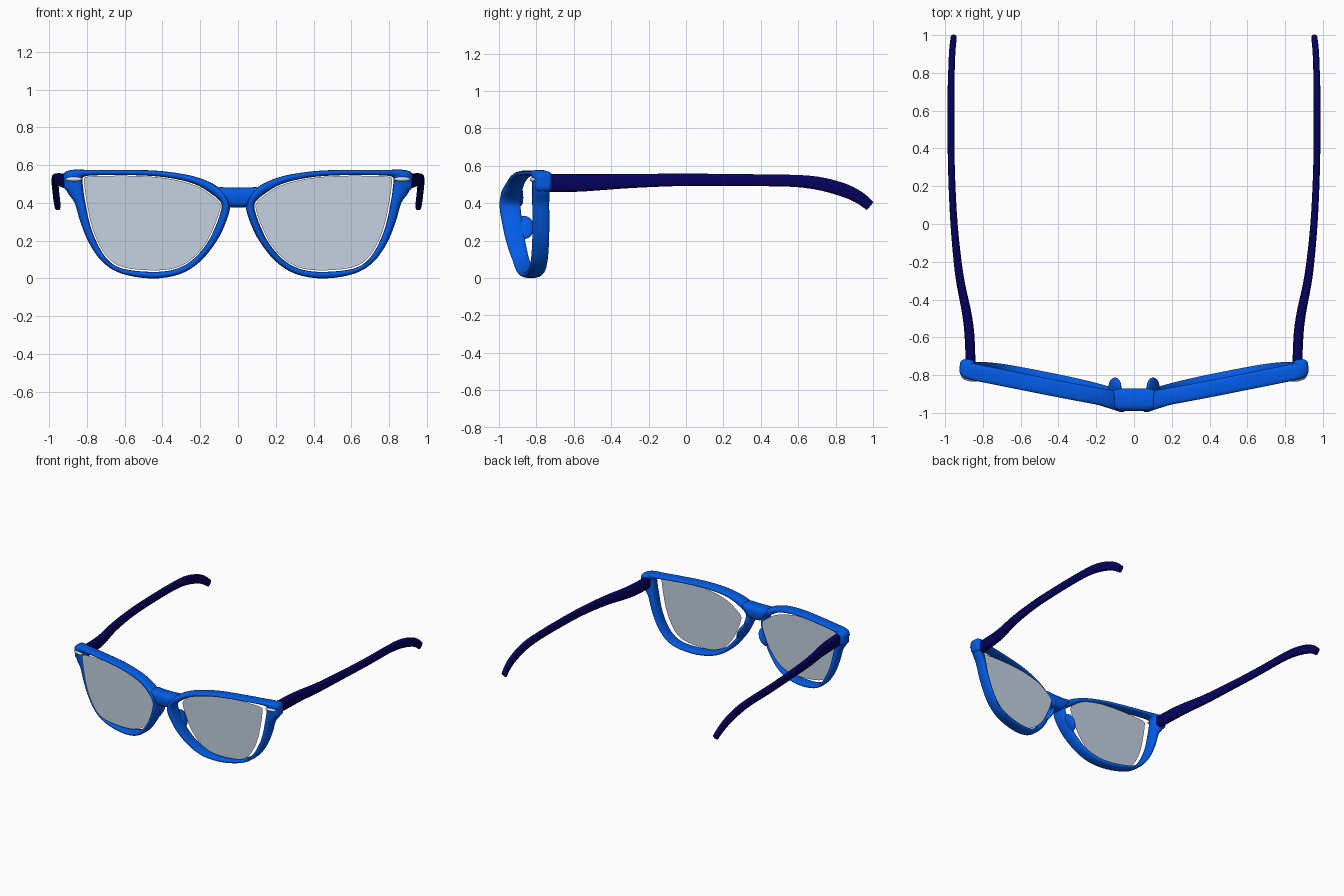
import bpy, bmesh, math
from mathutils import Vector

if "Cube" in bpy.data.objects:
    bpy.data.objects.remove(bpy.data.objects["Cube"])


def material(name, rgb, alpha=1.0):
    m = bpy.data.materials.new(name)
    m.diffuse_color = (*rgb, alpha)
    m.use_nodes = True
    m.node_tree.nodes["Principled BSDF"].inputs["Base Color"].default_value = m.diffuse_color
    return m


BLUE = material("frame_blue", (0.0008, 0.11, 0.83))
NAVY = material("temple_navy", (0.0015, 0.0005, 0.11))
GREY = material("lens_grey", (0.56, 0.65, 0.75), 0.7)
SILVER = material("stud_silver", (0.78, 0.78, 0.78))


def finish(name, bm, mat, mirror=True, smooth=True):
    """Turn a bmesh into a named object, mirrored across x = 0 if wanted."""
    bmesh.ops.recalc_face_normals(bm, faces=bm.faces)
    mesh = bpy.data.meshes.new(name)
    bm.to_mesh(mesh)
    bm.free()
    mesh.materials.append(mat)
    ob = bpy.data.objects.new(name, mesh)
    bpy.context.collection.objects.link(ob)
    if smooth:
        bpy.context.view_layer.objects.active = ob
        ob.select_set(True)
        bpy.ops.object.shade_smooth_by_angle(angle=math.radians(50))
        ob.select_set(False)
    if mirror:
        mod = ob.modifiers.new("mirror", 'MIRROR')
        mod.use_mirror_merge = False
    return ob


def spline(pts, steps, closed):
    """Catmull-Rom resampling of points of any dimension."""
    n, out = len(pts), []
    for i in range(n if closed else n - 1):
        idx = [(i + k) % n if closed else min(max(i + k, 0), n - 1) for k in (-1, 0, 1, 2)]
        a, b, c, d = (pts[j] for j in idx)
        for s in range(steps):
            t = s / steps
            out.append([0.5 * (2 * q + (r - p) * t + (2 * p - 5 * q + 4 * r - w) * t * t
                               + (3 * q - p - 3 * r + w) * t ** 3)
                        for p, q, r, w in zip(a, b, c, d)])
    if not closed:
        out.append(list(pts[-1]))
    return out


def rounded(n, power):
    """Rounded-square cross-section with unit half size."""
    def f(v):
        return math.copysign(abs(v) ** power, v)
    return [(f(math.cos(2 * math.pi * i / n)), f(math.sin(2 * math.pi * i / n))) for i in range(n)]


def loft(rings, closed):
    bm = bmesh.new()
    vs = [[bm.verts.new(p) for p in ring] for ring in rings]
    n = len(vs[0])
    for i in range(len(vs) if closed else len(vs) - 1):
        a, b = vs[i], vs[(i + 1) % len(vs)]
        for j in range(n):
            bm.faces.new((a[j], a[(j + 1) % n], b[(j + 1) % n], b[j]))
    if not closed:
        bm.faces.new(vs[0])
        bm.faces.new(vs[-1])
    return bm


def ellipsoid(name, centre, radii, mat, turn=0.0, lean=0.0):
    """Ellipsoid turned about z and leaned sideways with height."""
    bm = bmesh.new()
    bmesh.ops.create_uvsphere(bm, u_segments=20, v_segments=12, radius=1)
    c, s = math.cos(turn), math.sin(turn)
    for v in bm.verts:
        x, y, z = (v.co[k] * radii[k] for k in range(3))
        v.co = (centre[0] + c * x - s * y + lean * z, centre[1] + s * x + c * y, centre[2] + z)
    finish(name, bm, mat)


def face_y(x, z):
    """Wrap and tilt of the front."""
    return -0.95 + 0.2 * x + 0.06 * (0.5 - z)


# Rim: outer x, z and inner x, z around one lens
RIM = [(.06, .44, .09, .40), (.13, .50, .13, .44), (.25, .545, .23, .50), (.42, .57, .38, .535),
       (.60, .575, .55, .547), (.78, .575, .73, .547), (.88, .575, .805, .542), (.925, .548, .823, .528),
       (.905, .46, .82, .48), (.865, .40, .81, .41), (.835, .30, .785, .29), (.79, .19, .745, .185),
       (.72, .09, .69, .10), (.62, .027, .61, .052), (.46, 0, .46, .035), (.31, .022, .34, .047),
       (.20, .09, .245, .095), (.115, .195, .165, .185), (.065, .295, .115, .285), (.042, .38, .09, .36)]
path = spline(RIM, 4, True)
rings, lens = [], []
for ox, oz, ix, iz in path:
    ring = []
    # the rim grows deeper to the front beside the nose
    deep = 0.022 * max(0.0, 1 - (ox - 0.04) / 0.16)
    for u, v in rounded(16, 0.7):
        x = (ox + ix) / 2 + u * (ox - ix) / 2
        z = (oz + iz) / 2 + u * (oz - iz) / 2
        ring.append((x, face_y(x, z) + (0.045 + (deep if v < 0 else 0)) * v, z))
    rings.append(ring)
    d = Vector((ox - ix, 0, oz - iz)).normalized()
    lens.append(Vector((ix, -0.847, iz)) - 0.008 * d)
finish("rim", loft(rings, True), BLUE)

# Lens: a single flat sheet
bm = bmesh.new()
bm.faces.new([bm.verts.new(p) for p in lens])
finish("lens", bm, GREY, smooth=False)

# Bridge: x, y centre, z centre, half depth, half height (narrower at the bottom)
half = [(0, -.93, .429, .06, .053), (.045, -.93, .430, .06, .052), (.075, -.929, .444, .058, .039),
        (.10, -.926, .460, .050, .023), (.12, -.924, .466, .03, .012)]
stations = [(-s[0], *s[1:]) for s in half[:0:-1]] + half
rings = [[(x, y + u * hy, z + v * hz) for u, v in rounded(20, 0.6)]
         for x, y, z, hy, hz in spline(stations, 3, False)]
finish("bridge", loft(rings, False), BLUE, mirror=False)

# Hinge block at the outer corner
bm = bmesh.new()
bmesh.ops.create_cube(bm, size=1)
for v in bm.verts:
    v.co = (.882 + v.co.x * .08, -.763 + v.co.y * .095, .516 + v.co.z * .11)
bmesh.ops.bevel(bm, geom=bm.edges[:], offset=.028, segments=4, profile=.5, affect='EDGES')
finish("hinge_block", bm, BLUE)

# Temple arm: x, y, z, half thickness, half height
ARM = [(.865, -.74, .508, .026, .048), (.872, -.58, .508, .026, .047), (.888, -.46, .512, .025, .043),
       (.925, -.27, .519, .022, .037), (.953, 0, .525, .019, .033), (.967, .3, .523, .018, .032),
       (.969, .55, .520, .018, .032), (.969, .70, .507, .018, .035), (.966, .83, .474, .017, .036),
       (.962, .92, .434, .017, .033), (.955, .985, .384, .016, .028)]
arm = spline(ARM, 4, False)
rings = []
for i, (x, y, z, hx, hz) in enumerate(arm):
    a, b = arm[max(i - 1, 0)], arm[min(i + 1, len(arm) - 1)]
    t = Vector((0, b[1] - a[1], b[2] - a[2])).normalized()
    rings.append([(x + u * hx, y - v * hz * t.z, z + v * hz * t.y) for u, v in rounded(16, 0.7)])
finish("temple_arm", loft(rings, False), NAVY)

# Nose pads and corner studs
ellipsoid("nose_pad", (.101, -.865, .27), (.02, .052, .062), BLUE, lean=-0.45)
ellipsoid("corner_stud", (.869, -.819, .526), (.045, .014, .012), SILVER, turn=0.2)
